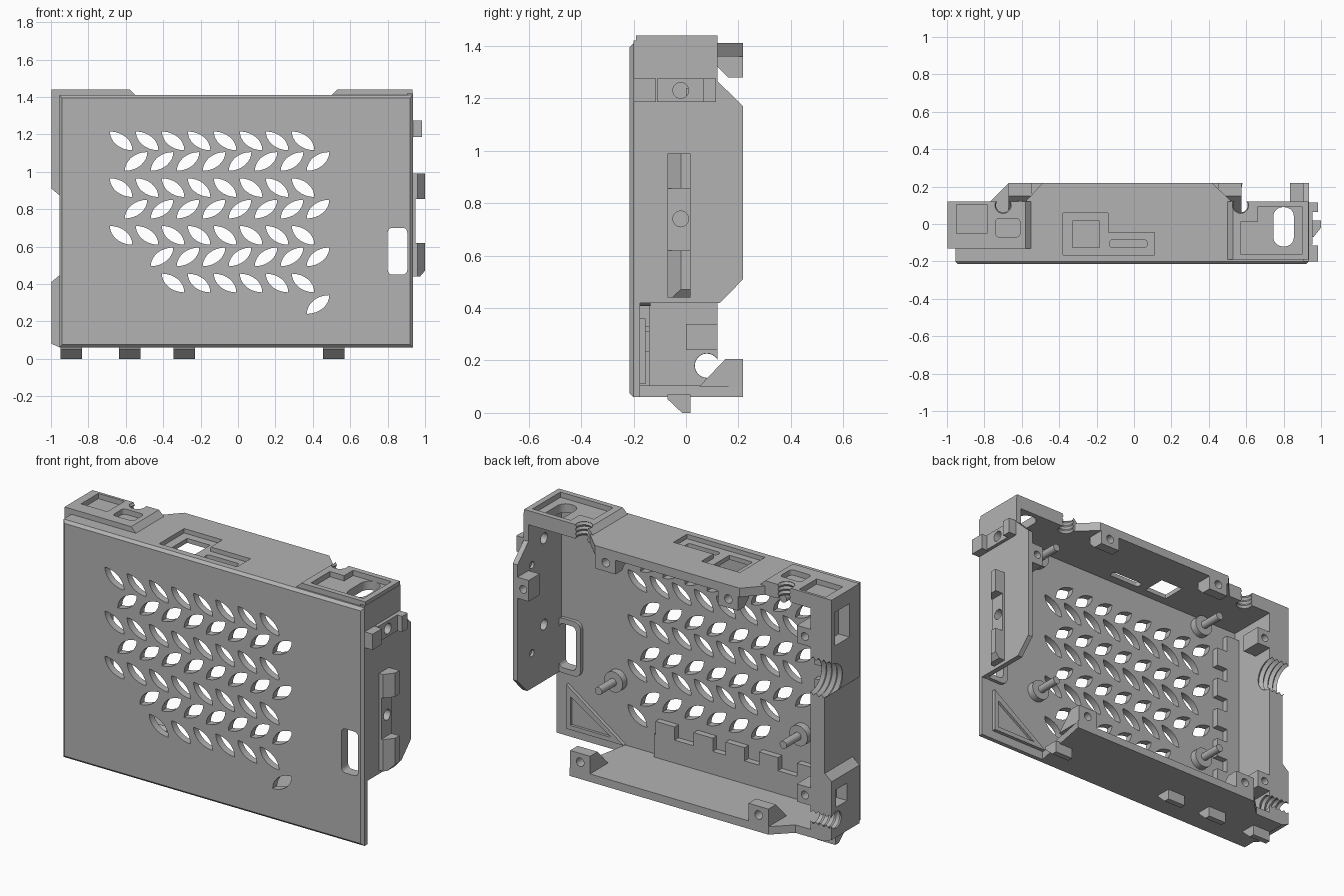
import bpy, bmesh, math
from mathutils import Vector

if "Cube" in bpy.data.objects:
    bpy.data.objects.remove(bpy.data.objects["Cube"])

GREY = (0.45, 0.45, 0.45, 1)
grey = bpy.data.materials.new("grey_plastic")
grey.use_nodes = True
grey.diffuse_color = GREY
grey.node_tree.nodes["Principled BSDF"].inputs["Base Color"].default_value = GREY


# Solids are lists of rings which are joined and capped
def place(p, axis, t):
    return {"x": (t, p[0], p[1]), "y": (p[0], t, p[1]), "z": (p[0], p[1], t)}[axis]


def prism(pts, axis, a, b):
    return [[place(p, axis, t) for p in pts] for t in (a, b)]


def box(x0, x1, y0, y1, z0, z1):
    return prism([(x0, y0), (x1, y0), (x1, y1), (x0, y1)], "z", z0, z1)


def circle(c, r, n=24):
    return [(c[0] + r * math.cos(math.tau * i / n), c[1] + r * math.sin(math.tau * i / n)) for i in range(n)]


def cyl(c, r, axis, a, b):
    return prism(circle(c, r), axis, a, b)


def thread(c, r, axis, a, b, steps=10):
    return [[place(p, axis, a + (b - a) * i / steps) for p in circle(c, r * (1 if i % 2 else 0.84))]
            for i in range(steps + 1)]


def rounded(x0, x1, y0, y1, r, n=5):
    pts = []
    for k, (cx, cy) in enumerate([(x1 - r, y1 - r), (x0 + r, y1 - r), (x0 + r, y0 + r), (x1 - r, y0 + r)]):
        for i in range(n + 1):
            a = math.pi / 2 * (k + i / n)
            pts.append((cx + r * math.cos(a), cy + r * math.sin(a)))
    return pts


def leaf(cx, cz, flip, w=0.12, h=0.1, n=8):
    pts = []
    for s in (1, -1):
        for i in range(n):
            a = math.pi / 2 * (1 - i / n)
            pts.append((cx + flip * s * (w * math.cos(a) - w / 2), cz + s * (h * math.sin(a) - h / 2)))
    return pts


def mesh_object(name, solids):
    bm = bmesh.new()
    for rings in solids:
        vs = [[bm.verts.new(p) for p in ring] for ring in rings]
        n = len(vs[0])
        bm.faces.new(vs[0])
        bm.faces.new(vs[-1])
        for lo, hi in zip(vs, vs[1:]):
            for i in range(n):
                bm.faces.new((lo[i], lo[(i + 1) % n], hi[(i + 1) % n], hi[i]))
    bmesh.ops.recalc_face_normals(bm, faces=bm.faces)
    me = bpy.data.meshes.new(name)
    bm.to_mesh(me)
    bm.free()
    ob = bpy.data.objects.new(name, me)
    bpy.context.collection.objects.link(ob)
    me.materials.append(grey)
    return ob


def part(name, solids, cuts=(), bevel=None):
    ob = mesh_object(name, solids)
    if bevel:
        bm = bmesh.new()
        bm.from_mesh(ob.data)
        edges = [e for e in bm.edges if all(bevel(v.co) for v in e.verts)]
        bmesh.ops.bevel(bm, geom=edges, offset=0.015, segments=1, affect="EDGES")
        bm.to_mesh(ob.data)
        bm.free()
    helpers = []
    for k, solid in enumerate(cuts):
        helper = mesh_object(name + "_cutter", [solid])
        helper.hide_render = True
        mod = ob.modifiers.new("cut", "BOOLEAN")
        mod.operation, mod.solver, mod.object = "DIFFERENCE", "EXACT", helper
        helpers.append(helper)
    if helpers:
        dg = bpy.context.evaluated_depsgraph_get()
        done = bpy.data.meshes.new_from_object(ob.evaluated_get(dg))
        ob.modifiers.clear()
        ob.data = done
        for helper in helpers:
            bpy.data.objects.remove(helper)
    bpy.ops.object.select_all(action="DESELECT")
    ob.select_set(True)
    bpy.context.view_layer.objects.active = ob
    bpy.ops.object.shade_smooth_by_angle(angle=math.radians(30))
    return ob


# Front panel with rows of leaf shaped vents and a slot: height, first column, count, lean
rows = [(1.165, 0, 8, 1), (1.055, 0, 8, -1), (0.915, 0, 8, 1), (0.80, 0, 8, -1),
        (0.66, 0, 8, 1), (0.545, 1, 7, -1), (0.405, 2, 6, 1), (0.29, 7, 1, -1)]
vents = []
for z, first, count, lean in rows:
    start = -0.625 if lean > 0 else -0.545
    vents += [prism(leaf(start + 0.139 * (first + i), z, lean), "y", -0.4, 0.1) for i in range(count)]
slot = rounded(0.80, 0.905, 0.45, 0.70, 0.025)
part("front_panel", [box(-0.955, 0.935, -0.215, -0.175, 0.06, 1.41)],
     vents + [prism(slot, "y", -0.4, 0.1)], bevel=lambda c: c.y < -0.21)
part("slot_rim", [prism(rounded(0.77, 0.925, 0.42, 0.73, 0.04), "y", -0.18, -0.155)],
     [prism(slot, "y", -0.4, 0.1)])
part("corner_gusset_rim", [prism([(0.86, 0.36), (0.86, 0.11), (0.50, 0.11)], "y", -0.18, -0.155)],
     [prism([(0.835, 0.30), (0.835, 0.135), (0.58, 0.135)], "y", -0.17, 0)])

# Notched ribs on the inside of the panel
part("lower_rib", [box(-0.88, 0.30, -0.18, -0.14, 0.09, 0.235)]
     + [box(x, x + 0.12, -0.18, -0.14, 0.23, 0.31) for x in (-0.72, -0.48, -0.27, -0.07, 0.17)])
part("side_rib", [box(-0.88, -0.78, -0.18, -0.14, 0.28, 1.30)]
     + [box(-0.79, -0.71, -0.18, -0.14, z, z + 0.11) for z in (0.33, 0.52, 0.71, 0.90, 1.09)])

# Screw standoffs
for k, (x, z) in enumerate([(0.55, 0.465), (-0.61, 0.47), (-0.61, 1.30), (0.55, 1.30)]):
    part(f"standoff_{k}", [cyl((x, z), 0.058, "y", -0.18, -0.135), cyl((x, z), 0.04, "y", -0.14, -0.08)],
         [cyl((x, z), 0.022, "y", -0.13, 0)])

# Top wall, stepped corners and recesses
part("top_wall", [prism([(-0.955, -0.2), (0.93, -0.2), (0.93, 0.12), (0.52, 0.12), (0.42, 0.218),
                         (-0.49, 0.218), (-0.58, 0.12), (-0.955, 0.12)], "z", 1.36, 1.41)],
     [prism([(-0.38, -0.165), (0.11, -0.165), (0.11, -0.045), (-0.14, -0.045),
             (-0.14, 0.06), (-0.38, 0.06)], "z", 1.385, 1.5),
      box(-0.33, -0.185, -0.125, 0.015, 1.2, 1.5),
      prism(rounded(-0.13, 0.07, -0.125, -0.085, 0.015), "z", 1.2, 1.5),
      prism(rounded(0.745, 0.855, -0.12, 0.09, 0.05), "z", 1.2, 1.5)]
     + [thread((x, 0.10), 0.045, "z", 1.3, 1.5, 16) for x in (0.57, -0.70)])


def step(x_wall, x_end, slope, front):
    return [prism([(x_wall, 1.40), (x_end, 1.40), (x_end + slope, 1.44), (x_wall, 1.44)], "y", front, 0.12)]


part("top_step_left", step(0.932, 0.49, 0.04, -0.19),
     [box(0.57, 0.68, -0.16, 0.01, 1.3, 1.5), box(0.66, 0.90, -0.16, 0.09, 1.3, 1.5),
      thread((0.57, 0.10), 0.045, "z", 1.3, 1.5, 16)])
part("top_step_right", step(-0.998, -0.54, -0.04, -0.13),
     [box(-0.95, -0.785, -0.05, 0.105, 1.3, 1.5), prism(rounded(-0.74, -0.61, -0.07, 0.03, 0.02), "z", 1.3, 1.5),
      thread((-0.70, 0.10), 0.045, "z", 1.3, 1.5, 16)])

# Bottom wall, its end bosses and the clips below
part("bottom_wall", [prism([(-0.955, -0.2), (0.50, -0.2), (0.58, 0.218), (-0.67, 0.218),
                            (-0.77, 0.12), (-0.955, 0.12)], "z", 0.06, 0.105)])
for name, x0 in (("left", 0.45), ("right", -0.67)):
    part(f"bottom_boss_{name}", [prism([(0.05, 0.10), (0.218, 0.10), (0.218, 0.205), (0.15, 0.205)],
                                       "x", x0, x0 + 0.125)],
         [cyl((x0 + 0.062, 0.155), 0.024, "y", 0.12, 0.3)])
for k, x in enumerate((-0.95, -0.635, -0.345, 0.455)):
    part(f"bottom_clip_{k}", [prism([(-0.07, 0.07), (-0.07, 0.052), (-0.015, 0), (0.018, 0), (0.018, 0.07)],
                                    "x", x, x + 0.115)])

# Bosses hanging from the top wall
for name, x0 in (("left", 0.29), ("right", -0.48)):
    part(f"top_boss_{name}", [prism([(0.12, 1.38), (0.12, 1.32), (0.16, 1.28), (0.218, 1.28), (0.218, 1.405)],
                                    "x", x0, x0 + 0.125)],
         [cyl((x0 + 0.062, 1.33), 0.024, "y", 0.15, 0.3)])

# Right wall with thicker outer pads and threaded cable holes
holes = [thread((0.115, 0.98), 0.11, "x", -1.1, -0.7, 24), thread((0.08, 0.18), 0.055, "x", -1.1, -0.7, 24),
         box(-1.1, -0.93, -0.04, 0.09, 1.17, 1.36), box(-1.1, -0.93, -0.02, 0.08, 0.25, 0.35)]
part("right_wall", [box(-0.955, -0.865, -0.2, 0.12, 0.06, 1.41)], holes)
part("right_upper_pad", [prism([(-0.95, 0.87), (-0.998, 0.91), (-0.998, 1.42), (-0.95, 1.42)],
                               "y", -0.13, 0.12)], holes[:1] + holes[2:3])
part("right_lower_pad", [prism([(-0.95, 0.06), (-0.998, 0.08), (-0.998, 0.41), (-0.95, 0.45)],
                               "y", -0.13, 0.12)], [holes[1], holes[3]])
for k, z in enumerate((0.24, 1.14)):
    part(f"right_wall_boss_{k}", [box(-0.88, -0.78, 0.0, 0.12, z, z + 0.1)],
         [cyl((-0.83, z + 0.05), 0.022, "y", 0.05, 0.3)])

# Left plate with chamfered back edge, channel and clips
peg = [cyl((-0.02, z), 0.03, "x", 0.8, 1.1) for z in (0.74, 1.23)]
part("left_plate", [prism([(-0.2, 0.42), (0.13, 0.42), (0.218, 0.51), (0.218, 1.17), (0.12, 1.265),
                           (0.12, 1.42), (-0.2, 1.42)], "x", 0.905, 0.935)],
     peg + [cyl((0.09, z), 0.02, "x", 0.8, 0.92) for z in (0.62, 1.12)])
part("left_plate_boss", [box(0.835, 0.91, 0.12, 0.218, 0.98, 1.10)], [cyl((0.87, 1.04), 0.022, "y", 0.15, 0.3)])
part("left_channel", [box(0.93, 0.955, -0.11, 0.07, 1.185, 1.275), box(0.93, 0.985, -0.2, -0.115, 1.185, 1.275),
                      box(0.93, 0.985, 0.065, 0.115, 1.185, 1.275)], peg[1:])
part("left_clip_strip", [box(0.93, 0.95, -0.07, 0.018, 0.60, 0.87)], peg[:1])
clip = [(0.93, -0.07), (0.96, -0.07), (1.0, -0.02), (1.0, 0.018), (0.93, 0.018)]
part("left_clip_upper", [prism(clip, "z", 0.855, 0.99)])
part("left_clip_lower", [prism(clip, "z", 0.44, 0.62)],
     [prism([(0.94, 0.40), (1.05, 0.40), (1.05, 0.53)], "y", -0.3, 0.3)])
